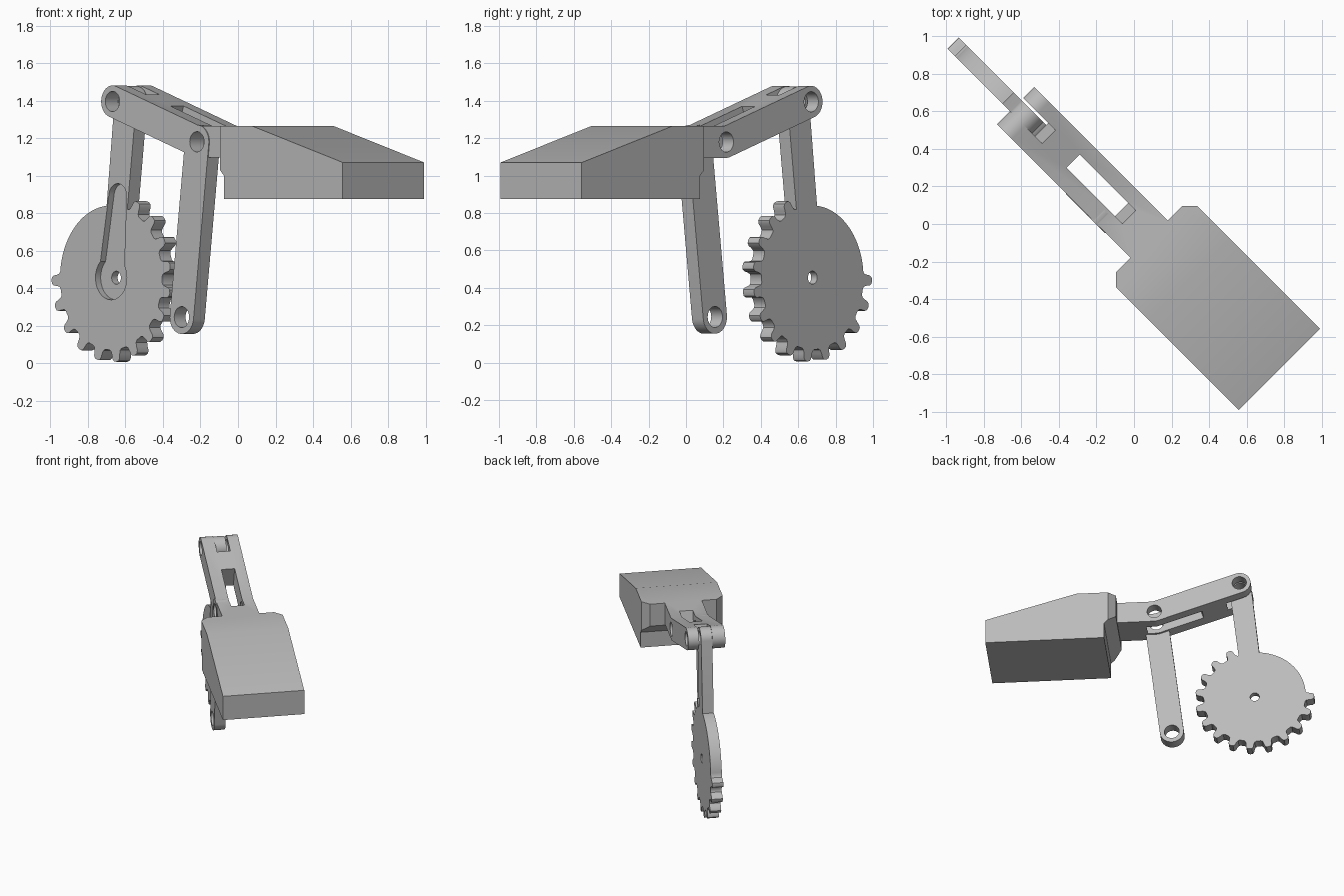
import bpy, bmesh
from math import pi, sin, cos, atan2, radians, hypot
from mathutils import Matrix

if "Cube" in bpy.data.objects:
    bpy.data.objects.remove(bpy.data.objects["Cube"])

grey = bpy.data.materials.new("plain_grey")
grey.use_nodes = True
grey.diffuse_color = (0.5, 0.5, 0.5, 1)
grey.node_tree.nodes["Principled BSDF"].inputs["Base Color"].default_value = (0.5, 0.5, 0.5, 1)

# The whole mechanism is built along x and turned to the diagonal
TURN = Matrix.Rotation(radians(-45), 4, 'Z')


def plate(name, outline, y0, y1, bevel=None):
    """Extrude an (x, z) outline between two y positions."""
    bm = bmesh.new()
    face = bm.faces.new([bm.verts.new((x, y0, z)) for x, z in outline])
    new = bmesh.ops.extrude_face_region(bm, geom=[face])["geom"]
    moved = [v for v in new if isinstance(v, bmesh.types.BMVert)]
    bmesh.ops.translate(bm, verts=moved, vec=(0, y1 - y0, 0))
    if bevel:
        x, width = bevel
        edges = [e for e in bm.edges
                 if all(abs(v.co.x - x) < 1e-4 for v in e.verts)
                 and abs(e.verts[0].co.z - e.verts[1].co.z) > 0.01]
        bmesh.ops.bevel(bm, geom=edges, offset=width, segments=1, affect='EDGES')
    bmesh.ops.recalc_face_normals(bm, faces=bm.faces[:])
    mesh = bpy.data.meshes.new(name)
    bm.to_mesh(mesh)
    bm.free()
    mesh.materials.append(grey)
    obj = bpy.data.objects.new(name, mesh)
    obj.matrix_world = TURN
    bpy.context.collection.objects.link(obj)
    return obj


def circle(c, r, n=40):
    return [(c[0] + r * cos(2 * pi * i / n), c[1] + r * sin(2 * pi * i / n)) for i in range(n)]


def capsule(a, ra, b, rb, n=20):
    """Outline around two round ends."""
    t = atan2(b[1] - a[1], b[0] - a[0])
    pts = []
    for c, r, start in ((b, rb, t - pi / 2), (a, ra, t + pi / 2)):
        pts += [(c[0] + r * cos(start + pi * i / n), c[1] + r * sin(start + pi * i / n))
                for i in range(n + 1)]
    return pts


def activate(obj):
    bpy.ops.object.select_all(action='DESELECT')
    obj.select_set(True)
    bpy.context.view_layer.objects.active = obj


def combine(obj, others, operation):
    """Join or cut with helper solids, then discard the helpers."""
    for other in others:
        other.hide_render = True
        activate(obj)
        mod = obj.modifiers.new("combine", 'BOOLEAN')
        mod.operation, mod.solver, mod.object = operation, 'EXACT', other
        bpy.ops.object.modifier_apply(modifier=mod.name)
        bpy.data.objects.remove(other)


def bore(c, r):
    return plate("bore", circle(c, r), -0.3, 0.3)


# Pivot positions
top_pivot = (-0.807, 1.395)
mid_pivot = (-0.165, 1.18)
low_pivot = (-0.28, 0.245)
gear_centre = (-0.915, 0.455)

# Wedge-shaped body with chamfered, undercut back corners
body = plate("body", [(0.2, 0.875), (1.096, 0.875), (1.096, 1.07), (0.41, 1.265),
                      (0.115, 1.265), (0.115, 1.085), (0.2, 1.0)],
             -0.307, 0.307, bevel=(0.115, 0.056))

# Arm: sloping bar plus a level neck into the body
arm = plate("arm", capsule(top_pivot, 0.085, mid_pivot, 0.085), -0.14, 0.14)
neck = plate("neck", [(mid_pivot[0], 1.095), (0.13, 1.095), (0.13, 1.265), (mid_pivot[0], 1.265)],
             -0.14, 0.14)
combine(arm, [neck], 'UNION')

dx, dz = mid_pivot[0] - top_pivot[0], mid_pivot[1] - top_pivot[1]
length = hypot(dx, dz)
dx, dz = dx / length, dz / length


def arm_slot(t0, t1):
    corners = [(t0, -0.2), (t1, -0.2), (t1, 0.2), (t0, 0.2)]
    return plate("slot", [(top_pivot[0] + t * dx - s * dz, top_pivot[1] + t * dz + s * dx)
                          for t, s in corners], -0.043, 0.057)


combine(arm, [arm_slot(-0.2, 0.137), arm_slot(0.33, 0.765),
              bore(top_pivot, 0.054), bore(mid_pivot, 0.054)], 'DIFFERENCE')

# Plain hanging link
link = plate("hanging_link", capsule(mid_pivot, 0.09, low_pivot, 0.09), -0.145, -0.06)
combine(link, [bore(mid_pivot, 0.054), bore(low_pivot, 0.056)], 'DIFFERENCE')

# Gear: toothed from the left side, under and up to the link; smooth elsewhere
ROOT, TIP, TEETH, FIRST, PITCH = 0.385, 0.45, 14, 182, 18.6
tooth = [(-0.36, 0), (-0.27, 0.12), (-0.22, 0.4), (-0.19, 0.75), (-0.12, 0.95), (0, 1)]
tooth += [(-a, h) for a, h in reversed(tooth[:-1])]
polar = [(FIRST + PITCH * (i + a), ROOT + (TIP - ROOT) * h) for i in range(TEETH) for a, h in tooth]
end = polar[-1][0]
gap = polar[0][0] + 360 - end
polar += [(end + gap * i / 30, ROOT) for i in range(1, 30)]
rim = [(gear_centre[0] + r * cos(radians(a)), gear_centre[1] + r * sin(radians(a))) for a, r in polar]
gear = plate("gear_link", rim, -0.042, 0.042)

# Upper link grows out of the gear
stem_base = (-0.88, 0.75)
stem = plate("stem", capsule(top_pivot, 0.082, stem_base, 0.078), -0.042, 0.042)
combine(gear, [stem], 'UNION')

# Keyhole pocket in the front face, and the bores
pocket_end = (-0.865, 0.89)
pocket = plate("pocket", circle(gear_centre, 0.118), -0.1, -0.003)
pocket_neck = plate("pocket_neck", capsule(pocket_end, 0.067, gear_centre, 0.095), -0.1, -0.003)
combine(pocket, [pocket_neck], 'UNION')
combine(gear, [pocket, bore(gear_centre, 0.035), bore(top_pivot, 0.054)], 'DIFFERENCE')

for obj in (body, arm, link, gear):
    activate(obj)
    bpy.ops.object.shade_smooth_by_angle(angle=radians(32))
